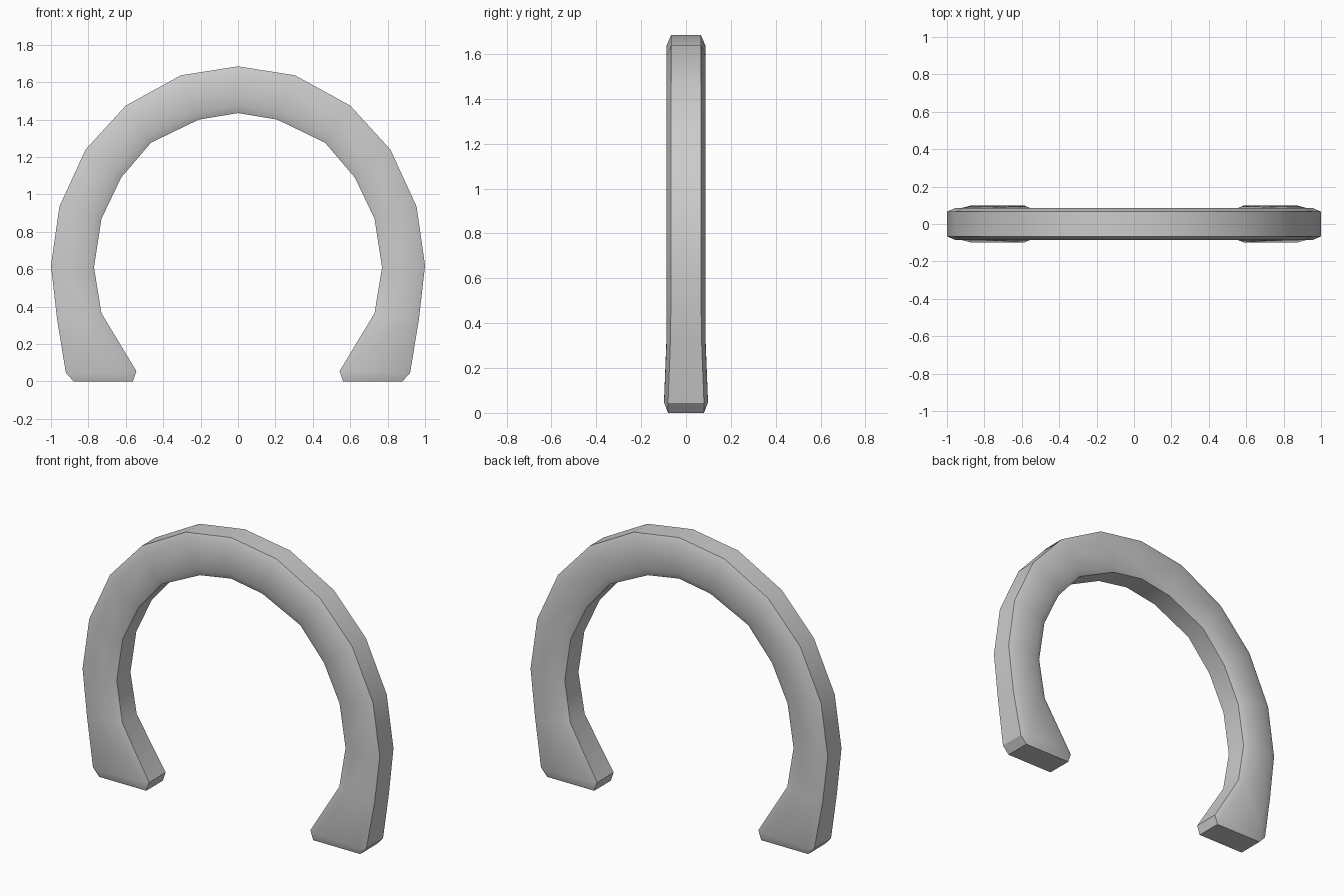
import bpy, bmesh
from mathutils import Vector

if "Cube" in bpy.data.objects:
    bpy.data.objects.remove(bpy.data.objects["Cube"])

# Stations along the right half: outer (x, z), inner (x, z), edge half-depth, face half-depth
stations = [
    ((0.00, 1.685), (0.00, 1.435), 0.066, 0.086),
    ((0.305, 1.637), (0.21, 1.400), 0.066, 0.086),
    ((0.60, 1.475), (0.465, 1.277), 0.066, 0.086),
    ((0.815, 1.24), (0.625, 1.09), 0.066, 0.086),
    ((0.955, 0.935), (0.73, 0.87), 0.066, 0.086),
    ((1.00, 0.62), (0.77, 0.61), 0.066, 0.086),
    ((0.967, 0.33), (0.73, 0.365), 0.069, 0.086),
    ((0.92, 0.045), (0.543, 0.055), 0.080, 0.098),
]


def ring_points(outer, inner, edge, face):
    """Eight-sided section: flat inner and outer rims, chamfered faces."""
    o, i = Vector(outer), Vector(inner)
    d = (i - o).normalized()
    fo, fi = o + d * 0.046, i - d * 0.042
    section = [(o, -edge), (fo, -face), (fi, -face), (i, -edge),
               (i, edge), (fi, face), (fo, face), (o, edge)]
    return [(p.x, y, p.y) for p, y in section]


bm = bmesh.new()
rings = [[bm.verts.new(p) for p in ring_points(*s)] for s in stations]

# Chamfered foot: the last ring closes to a rectangular sole
a, b, y = 0.878, 0.562, 0.080
sole = [(a, -y), (a, -y), (b, -y), (b, -y), (b, y), (b, y), (a, y), (a, y)]
rings.append([bm.verts.new((px, py, 0)) for px, py in sole])

for r, s in zip(rings, rings[1:]):
    for k in range(8):
        n = (k + 1) % 8
        bm.faces.new((r[k], r[n], s[n], s[k]))
bm.faces.new(rings[-1])
bmesh.ops.remove_doubles(bm, verts=bm.verts, dist=0.0005)

# Mirror to the left half and weld at the crown
copy = bmesh.ops.duplicate(bm, geom=bm.verts[:] + bm.edges[:] + bm.faces[:])["geom"]
for v in copy:
    if isinstance(v, bmesh.types.BMVert):
        v.co.x *= -1
bmesh.ops.remove_doubles(bm, verts=bm.verts, dist=0.0005)
bmesh.ops.recalc_face_normals(bm, faces=bm.faces)

mesh = bpy.data.meshes.new("open_ring")
bm.to_mesh(mesh)
bm.free()
ring = bpy.data.objects.new("open_ring", mesh)
bpy.context.collection.objects.link(ring)

# Soft shading along the band, crisp rim edges
bpy.context.view_layer.objects.active = ring
ring.select_set(True)
bpy.ops.object.shade_smooth_by_angle(angle=0.52)
